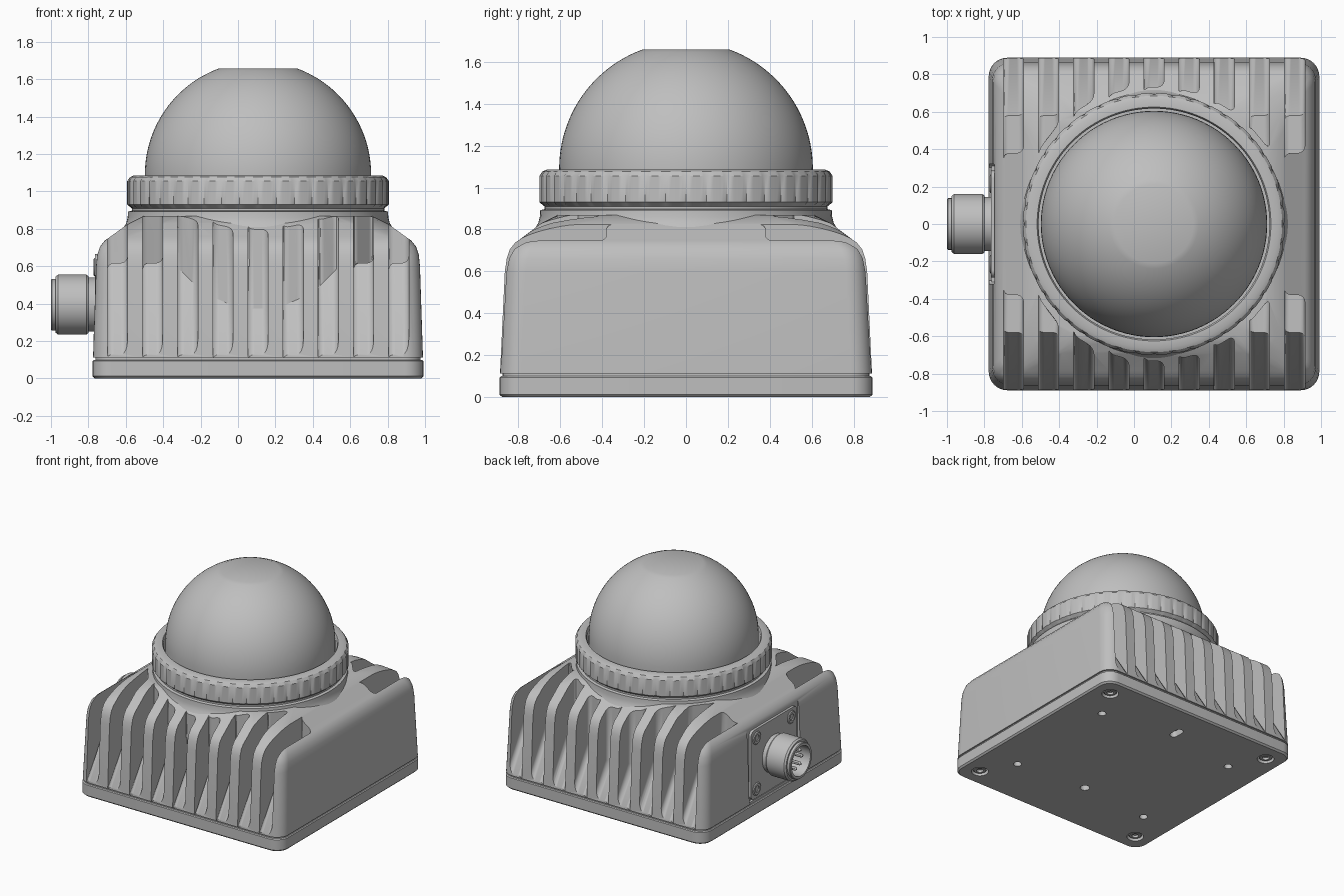
import bpy, bmesh, math
from math import pi, cos, sin, sqrt
from mathutils import Matrix, Vector

cube = bpy.data.objects.get("Cube")
if cube:
    bpy.data.objects.remove(cube, do_unlink=True)

CX = 0.107          # body centre in x
PORT_Z = 0.395      # connector height

grey = bpy.data.materials.new("cast_grey")
grey.use_nodes = True
grey.diffuse_color = (0.52, 0.52, 0.52, 1)
grey.node_tree.nodes["Principled BSDF"].inputs["Base Color"].default_value = (0.52, 0.52, 0.52, 1)


def finish(bm, name, matrix=Matrix()):
    bmesh.ops.remove_doubles(bm, verts=bm.verts, dist=1e-5)
    bmesh.ops.recalc_face_normals(bm, faces=bm.faces)
    mesh = bpy.data.meshes.new(name)
    bm.transform(matrix)
    bm.to_mesh(mesh)
    bm.free()
    mesh.materials.append(grey)
    obj = bpy.data.objects.new(name, mesh)
    bpy.context.collection.objects.link(obj)
    return obj


def skin(bm, rings, closed=False):
    """Join rings of verts; cap both ends unless the rings form a loop."""
    pairs = list(zip(rings, rings[1:]))
    if closed:
        pairs.append((rings[-1], rings[0]))
    else:
        bm.faces.new(rings[0])
        bm.faces.new(rings[-1])
    for a, b in pairs:
        for i in range(len(a)):
            j = (i + 1) % len(a)
            bm.faces.new((a[i], a[j], b[j], b[i]))


def lathe(name, profile, matrix, steps=48, closed=False, notch=None):
    bm = bmesh.new()
    rings = []
    for r, z in profile:
        ring = []
        for i in range(steps):
            a = 2 * pi * i / steps
            rr = notch(i, r) if notch else r
            ring.append(bm.verts.new((rr * cos(a), rr * sin(a), z)))
        rings.append(ring)
    skin(bm, rings, closed)
    return finish(bm, name, matrix)


def loft(name, layers, matrix):
    """Stack of rounded rectangles: half x, half y, corner radius, z."""
    bm = bmesh.new()
    rings = []
    for hx, hy, r, z in layers:
        ring = []
        for q, (sx, sy) in enumerate([(1, 1), (-1, 1), (-1, -1), (1, -1)]):
            for k in range(9):
                a = (q + k / 8) * pi / 2
                ring.append(bm.verts.new((sx * (hx - r) + r * cos(a),
                                          sy * (hy - r) + r * sin(a), z)))
        rings.append(ring)
    skin(bm, rings)
    return finish(bm, name, matrix)


def cut(obj, cutter):
    mod = obj.modifiers.new("cut", "BOOLEAN")
    mod.operation = "DIFFERENCE"
    mod.solver = "EXACT"
    mod.object = cutter
    dg = bpy.context.evaluated_depsgraph_get()
    mesh = bpy.data.meshes.new_from_object(obj.evaluated_get(dg))
    obj.modifiers.clear()
    obj.data = mesh
    bpy.data.objects.remove(cutter, do_unlink=True)


def at(x, y, z):
    return Matrix.Translation((x, y, z))


centre = at(CX, 0, 0)
outward = at(0, 0, PORT_Z) @ Matrix.Rotation(-pi / 2, 4, "Y")   # local z points to -x
downward = Matrix.Rotation(pi, 4, "X")

# Main housing with draft, rounded shoulder and hipped roof
body = loft("finned_housing", [
    (0.882, 0.887, 0.10, 0.112), (0.866, 0.864, 0.10, 0.60), (0.860, 0.855, 0.10, 0.66),
    (0.845, 0.84, 0.10, 0.705), (0.82, 0.815, 0.10, 0.737), (0.79, 0.785, 0.11, 0.758),
    (0.69, 0.69, 0.20, 0.83), (0.61, 0.61, 0.28, 0.87)], centre)


# Cooling slots: sloping floor, then a ledge, ending near the collar
def slope(y):
    return 0.13 + (0.885 - y) * 1.6


def slot_cutter(x, side, half=0.054):
    bm = bmesh.new()
    loops, inner = [], []
    for px in (x - half, x + half):
        end = sqrt(max(0.735 ** 2 - px * px, 0.0))
        end = max(end, 0.38) if abs(x) < 0.7 else 0.38
        chain = [(1.0, slope(1.0))]
        if end < 0.58:
            chain += [(0.58, slope(0.58)), (end, slope(0.58))]
        else:
            chain += [(end, slope(end))]
        chain += [(end, 1.2), (1.0, 1.2)]
        loops.append([bm.verts.new((px, side * y, z)) for y, z in chain])
        inner.append(len(chain) - 2)
    skin(bm, loops)
    bm.normal_update()
    edges = [bm.edges.get((lp[i], lp[i + 1])) for lp, n in zip(loops, inner) for i in range(n)]
    bmesh.ops.bevel(bm, geom=edges, offset=0.035, segments=4, profile=0.5, affect="EDGES")
    return finish(bm, "slot_cutter", centre)


for side in (-1, 1):
    for k in range(-4, 5):
        cut(body, slot_cutter(k * 0.188, side))

# Connector recess in the side wall
cut(body, loft("recess_cutter", [(0.30, 0.32, 0.04, 0.745), (0.30, 0.32, 0.04, 0.95)],
               at(0, 0, 0.01) @ outward))

# Base plate, shadow gap and holes
base = loft("base_plate", [(0.872, 0.876, 0.09, 0), (0.884, 0.889, 0.10, 0.012),
                           (0.884, 0.889, 0.10, 0.094), (0.878, 0.883, 0.10, 0.1)], centre)
loft("base_gasket", [(0.87, 0.874, 0.09, 0.09), (0.87, 0.874, 0.09, 0.12)], centre)


def hole(x, y, r):
    cut(base, lathe("hole_cutter", [(r, -0.05), (r, 0.05)], at(CX + x, y, 0), 24))


for sx in (-1, 1):
    for sy in (-1, 1):
        hole(sx * 0.74, sy * 0.74, 0.062)
        hole(sx * 0.6, sy * 0.48, 0.03)
hole(0, -0.43, 0.035)
cut(base, loft("slot_hole_cutter", [(0.03, 0.06, 0.029, -0.05), (0.03, 0.06, 0.029, 0.05)],
               at(CX, 0.61, 0)))


# Screws
def screw(name, matrix, r):
    lathe(name, [(0, -0.05), (r, -0.05), (r, -0.006), (r - 0.008, 0), (r / 2, 0),
                 (r / 2, -0.018), (0, -0.018)], matrix, 24)


for sx in (-1, 1):
    for sy in (-1, 1):
        screw("base_screw", at(CX + sx * 0.74, sy * 0.74, 0.008) @ downward, 0.05)
        screw("connector_screw", outward @ at(sx * 0.2, sy * 0.215, 0.772), 0.05)

# Collar between the housing and the clamp ring
lathe("collar", [(0, 0.6), (0.72, 0.6), (0.72, 0.805), (0.705, 0.83), (0.697, 0.86),
                 (0.695, 0.892), (0.675, 0.897), (0.675, 0.94), (0, 0.94)], centre, 96)

# Clamp ring with grip notches
lathe("clamp_ring", [(0.61, 0.91), (0.675, 0.91), (0.70, 0.93), (0.70, 1.055), (0.685, 1.076),
                     (0.665, 1.085), (0.625, 1.085), (0.617, 1.07), (0.617, 0.93)], centre,
      steps=264, closed=True,
      notch=lambda i, r: r - 0.008 if r > 0.69 and i % 6 == 0 else r)

# Dome with a flat top
R, DOME_Z, FLAT = 0.605, 1.09, 0.21
top = math.acos(FLAT / R)
arc = [(R * cos(top * i / 24), DOME_Z + R * sin(top * i / 24)) for i in range(25)]
lathe("dome", [(0, 0.93), (R, 0.93)] + arc + [(0, arc[-1][1])], centre, 96)

# Round connector on its mounting plate
loft("connector_plate", [(0.27, 0.285, 0.04, 0.70), (0.27, 0.285, 0.04, 0.764)], outward)
lathe("connector_shell", [(0, 0.70), (0.145, 0.70), (0.145, 0.80), (0.152, 0.80), (0.16, 0.81),
                          (0.16, 0.962), (0.15, 0.975), (0.138, 0.975), (0.138, 0.995),
                          (0.133, 1.0), (0.115, 1.0), (0.115, 0.86), (0, 0.86)], outward, 64)
for i in range(8):
    a = 2 * pi * i / 8
    lathe("connector_pin", [(0, 0.85), (0.014, 0.85), (0.014, 0.95), (0.006, 0.962), (0, 0.962)],
          outward @ at(0.075 * cos(a), 0.075 * sin(a), 0), 12)

# Smooth shading with sharp edges kept
bpy.ops.object.select_all(action="DESELECT")
for obj in bpy.context.collection.objects:
    if obj.type == "MESH" and obj.data.materials and obj.data.materials[0] == grey:
        obj.select_set(True)
        bpy.context.view_layer.objects.active = obj
bpy.ops.object.shade_smooth_by_angle(angle=math.radians(30))
